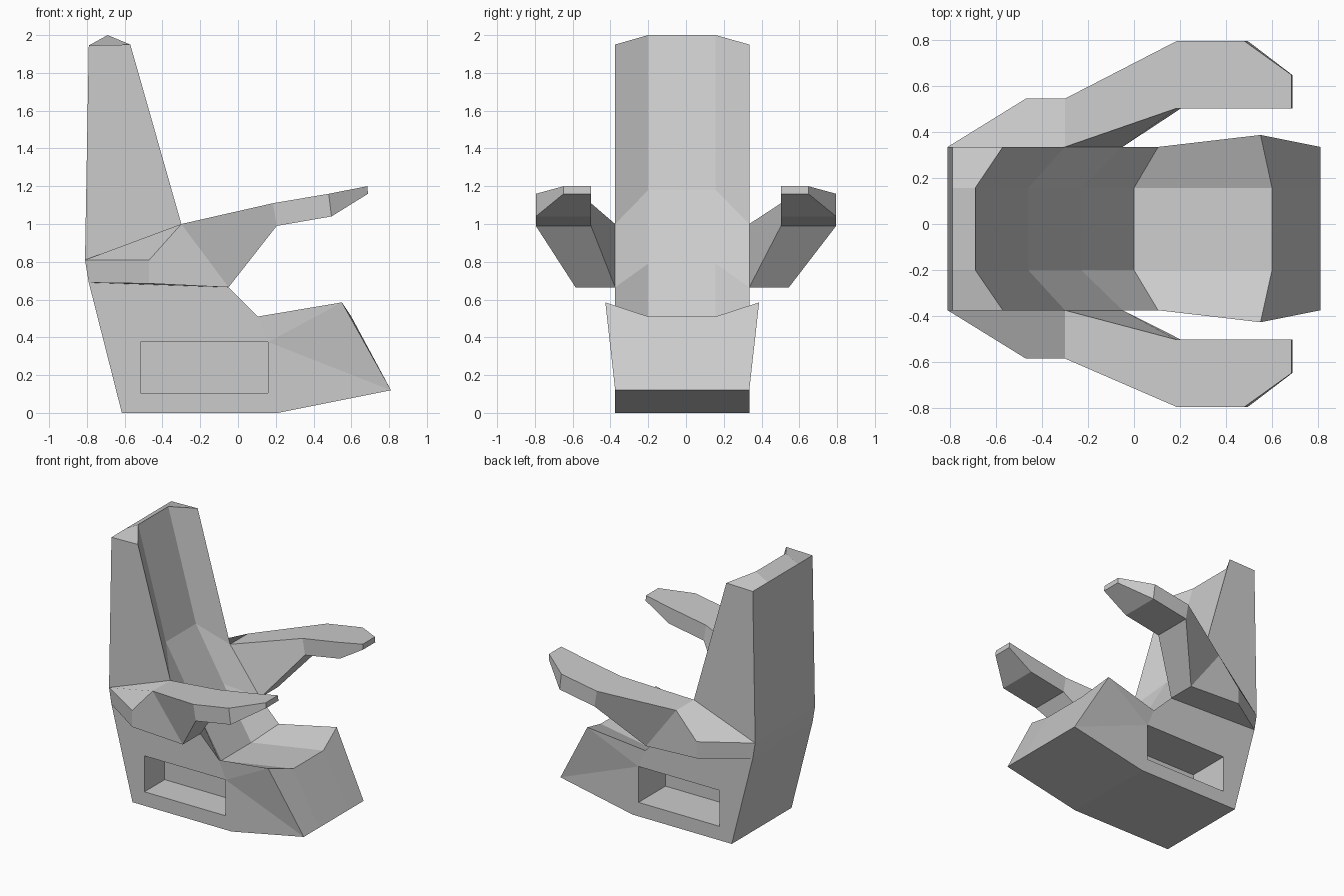
import bpy
import bmesh

if "Cube" in bpy.data.objects:
    bpy.data.objects.remove(bpy.data.objects["Cube"])


def finish(bm, name):
    bmesh.ops.recalc_face_normals(bm, faces=bm.faces[:])
    mesh = bpy.data.meshes.new(name)
    bm.to_mesh(mesh)
    bm.free()
    obj = bpy.data.objects.new(name, mesh)
    bpy.context.collection.objects.link(obj)
    return obj


def quads_between(bm, a, b, closed):
    n = len(a)
    for i in range(n if closed else n - 1):
        j = (i + 1) % n
        bm.faces.new((a[i], a[j], b[j], b[i]))


# Seat body: (side x, side z, centre x, centre z, flare) around the outline
Y_COLS = (-0.375, -0.2, 0.157, 0.335)
OUTLINE = [
    (-0.615, 0, -0.615, 0, 0),             # 0 bottom back
    (0.21, 0, 0.21, 0, 0),                 # 1 bottom front
    (0.81, 0.12, 0.81, 0.12, 0),           # 2 nose
    (0.55, 0.585, 0.60, 0.51, 0.052),      # 3 seat front
    (0.105, 0.51, 0.0, 0.41, 0),           # 4 seat back
    (-0.05, 0.665, -0.23, 0.79, 0),        # 5 lower back
    (-0.30, 1.0, -0.46, 1.18, 0),          # 6 middle back
    (-0.57, 1.95, -0.69, 2.0, 0),          # 7 top front
    (-0.79, 1.945, -0.79, 1.945, 0),       # 8 top rear
    (-0.81, 0.81, -0.81, 0.81, 0),         # 9 rear bend
    (-0.79, 0.69, -0.79, 0.69, 0),         # 10 rear lower
]
RECESS = [(-0.515, 0.105), (0.16, 0.105), (0.16, 0.375), (-0.515, 0.375)]

bm = bmesh.new()
rows = []
for sx, sz, cx, cz, flare in OUTLINE:
    rows.append([
        bm.verts.new((sx, Y_COLS[0] - flare, sz)),
        bm.verts.new((cx, Y_COLS[1], cz)),
        bm.verts.new((cx, Y_COLS[2], cz)),
        bm.verts.new((sx, Y_COLS[3] + flare, sz)),
    ])
for i, row in enumerate(rows):
    quads_between(bm, row, rows[(i + 1) % len(rows)], False)

# Side walls with a sunk rectangular pocket on each side
for col, y, floor_y in ((0, Y_COLS[0], -0.135), (3, Y_COLS[3], 0.015)):
    p = [row[col] for row in rows]
    r = [bm.verts.new((x, y, z)) for x, z in RECESS]
    f = [bm.verts.new((x, floor_y, z)) for x, z in RECESS]
    for face in ((p[0], p[1], r[1], r[0]),
                 (p[1], p[2], r[2], r[1]),
                 (p[2], p[3], r[2]),
                 (p[3], p[4], r[2]),
                 (r[2], p[4], p[5], p[10], r[3]),
                 (p[10], p[0], r[0], r[3]),
                 p[5:11]):
        bm.faces.new(face)
    quads_between(bm, r, f, True)
    bm.faces.new(f)
finish(bm, "seat_body")


# Armrests: lofted four-corner sections from the body to the tip
def armrest(name, side, root):
    outer = root + 0.21
    # each section: inner top, outer top, outer bottom, inner bottom
    sections = [
        [(-0.81, root, 0.81), (-0.47, outer, 0.81),
         (-0.47, outer, 0.685), (-0.79, root, 0.69)],
        [(-0.30, root, 1.0), (-0.30, outer, 1.0),
         (-0.05, outer, 0.665), (-0.05, root, 0.665)],
        [(0.185, 0.503, 1.11), (0.185, 0.795, 1.11),
         (0.205, 0.795, 0.99), (0.205, 0.503, 0.99)],
        [(0.48, 0.503, 1.16), (0.48, 0.795, 1.16),
         (0.495, 0.795, 1.04), (0.495, 0.503, 1.04)],
        [(0.685, 0.503, 1.2), (0.685, 0.648, 1.2),
         (0.688, 0.648, 1.16), (0.688, 0.503, 1.16)],
    ]
    bm = bmesh.new()
    loops = [[bm.verts.new((x, side * y, z)) for x, y, z in s] for s in sections]
    for a, b in zip(loops, loops[1:]):
        quads_between(bm, a, b, True)
    bm.faces.new(loops[0])
    bm.faces.new(loops[-1])
    finish(bm, name)


armrest("armrest_front", -1, 0.375)
armrest("armrest_back", 1, 0.335)
